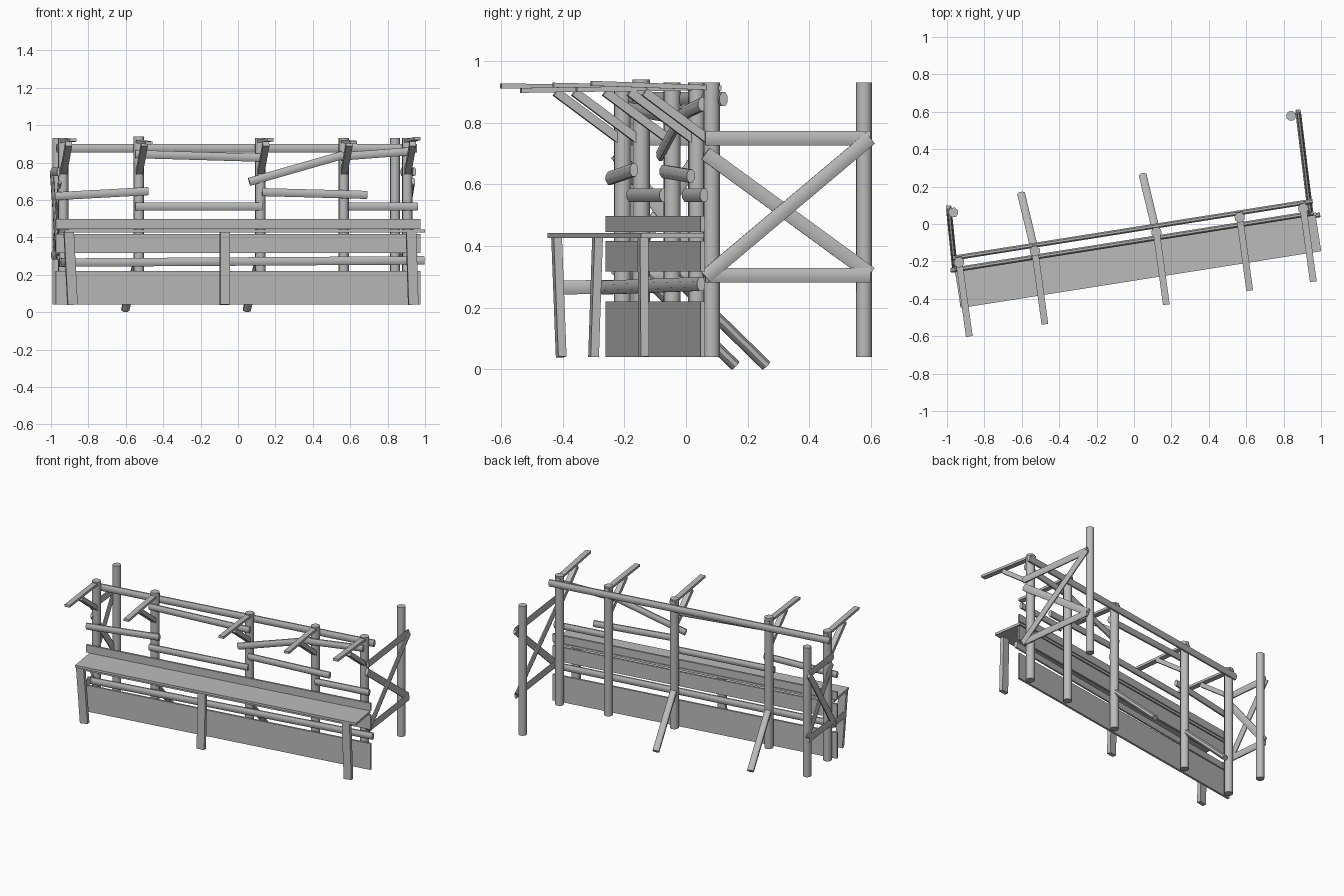
import bpy, bmesh, math
from mathutils import Vector

cube = bpy.data.objects.get("Cube")
if cube:
    bpy.data.objects.remove(cube, do_unlink=True)

mat = bpy.data.materials.new("grey_timber")
mat.use_nodes = True
GREY = (0.5, 0.5, 0.5, 1)
mat.diffuse_color = GREY
mat.node_tree.nodes["Principled BSDF"].inputs["Base Color"].default_value = GREY


def bar(name, a, b, wide, tall, sides=8):
    """Straight timber from a to b; four sides make a plank, eight a log."""
    a, b = Vector(a), Vector(b)
    along = (b - a).normalized()
    ref = Vector((0, 0, 1)) if abs(along.z) < 0.9 else Vector((-0.155, 0.988, 0))
    side = along.cross(ref).normalized()
    up = side.cross(along)
    grow = 1 / math.cos(math.pi / sides)
    bm = bmesh.new()
    rings = []
    for end in (a, b):
        ring = []
        for i in range(sides):
            t = 2 * math.pi * (i + 0.5) / sides
            ring.append(bm.verts.new(end + side * (math.cos(t) * wide / 2 * grow)
                                     + up * (math.sin(t) * tall / 2 * grow)))
        rings.append(ring)
    low, high = rings
    for i in range(sides):
        j = (i + 1) % sides
        bm.faces.new((low[i], low[j], high[j], high[i]))
    bm.faces.new(low[::-1])
    bm.faces.new(high)
    bmesh.ops.recalc_face_normals(bm, faces=bm.faces)
    mesh = bpy.data.meshes.new(name)
    bm.to_mesh(mesh)
    bm.free()
    mesh.materials.append(mat)
    obj = bpy.data.objects.new(name, mesh)
    bpy.context.collection.objects.link(obj)
    bpy.ops.object.select_all(action='DESELECT')
    obj.select_set(True)
    bpy.context.view_layer.objects.active = obj
    bpy.ops.object.shade_smooth_by_angle(angle=math.radians(50))
    return obj


def wall(x, offset, z):
    """Point on the skewed wall line, shifted by offset in y."""
    return (x, 0.158 * x + offset, z)


# Wall posts, each with an outrigger and a knee brace
OUT = Vector((0.136, -0.99, 0))
posts = [(-0.935, -0.205, 0.93, 0.40, 0.92), (-0.53, -0.145, 0.94, 0.395, 0.905),
         (0.12, -0.045, 0.93, 0.39, 0.922), (0.565, 0.035, 0.93, 0.395, 0.908),
         (0.905, 0.083, 0.93, 0.395, 0.928)]
for i, (x, y, top, reach, tip) in enumerate(posts):
    foot = Vector((x, y, 0))
    z = Vector((0, 0, 1))
    bar(f"wall_post_{i}", (x, y, 0.04), (x, y, top), 0.053, 0.053)
    bar(f"outrigger_{i}", foot - OUT * 0.03 + z * 0.913, foot + OUT * reach + z * tip,
        0.036, 0.016, 4)
    bar(f"knee_brace_{i}", foot + OUT * 0.01 + z * 0.745, foot + OUT * 0.22 + z * 0.9,
        0.035, 0.028, 4)

# Raking props behind two of the posts
for i, (x, y) in enumerate([(-0.53, -0.145), (0.12, -0.045)]):
    bar(f"raking_prop_{i}", (x, y, 0.31), (x - 0.073, y + 0.305, 0.012), 0.042, 0.034)

# Top rail behind the posts
bar("top_rail", (-0.97, -0.183, 0.877), (0.955, 0.122, 0.877), 0.026, 0.046)

# Broken slats on the front of the posts
slats = [(-0.98, 0.62, -0.48, 0.647), (-0.55, 0.565, 0.13, 0.565),
         (0.13, 0.642, 0.69, 0.627), (0.59, 0.565, 0.96, 0.565),
         (-0.55, 0.845, 0.14, 0.825), (0.06, 0.697, 0.56, 0.84),
         (0.55, 0.832, 0.92, 0.86)]
for i, (x1, z1, x2, z2) in enumerate(slats):
    bar(f"wall_slat_{i}", wall(x1, -0.093, z1), wall(x2, -0.093, z2), 0.026, 0.043)

# Lower wall boards
for name, z, tall in (("base_board", 0.13, 0.18), ("middle_board", 0.367, 0.1),
                      ("upper_board", 0.472, 0.052)):
    bar(name, wall(-0.975, -0.1, z), wall(0.975, -0.1, z), 0.014, tall, 4)
bar("low_rail", wall(-0.955, -0.118, 0.265), wall(0.995, -0.108, 0.277), 0.026, 0.045)

# Bench
bar("bench_top", (-0.942, -0.348, 0.434), (0.985, -0.044, 0.434), 0.205, 0.016, 4)
for name, top, base in (
        ("bench_leg_right", (-0.905, -0.42, 0.43), (-0.885, -0.405, 0.04)),
        ("bench_leg_middle", (-0.07, -0.287, 0.43), (-0.07, -0.3, 0.04)),
        ("bench_leg_left", (0.925, -0.14, 0.43), (0.937, -0.137, 0.04))):
    bar(name, base, top, 0.053, 0.027, 4)
bar("bench_stretcher", (-0.915, -0.42, 0.265), (-0.945, -0.22, 0.268), 0.02, 0.045)

# Cross-braced end frames
for name, front, back, outward in (("left", (0.905, 0.083), (0.84, 0.578), 1),
                                   ("right", (-0.935, -0.205), (-0.966, 0.062), -1)):
    bar(f"{name}_rear_post", (*back, 0.04), (*back, 0.93), 0.05, 0.05)
    dx = 0.038 if outward > 0 else -0.024

    def frame_point(p, extra, z, layer):
        return (p[0] + dx + outward * layer, p[1] + extra, z)

    for part, z1, z2, layer in (("top_tie", 0.75, 0.75, 0), ("bottom_tie", 0.305, 0.305, 0),
                                ("falling_brace", 0.7, 0.31, -0.006),
                                ("rising_brace", 0.3, 0.75, 0.006)):
        bar(f"{name}_{part}", frame_point(front, -0.02, z1, layer),
            frame_point(back, 0.02, z2, layer), 0.018, 0.046)
